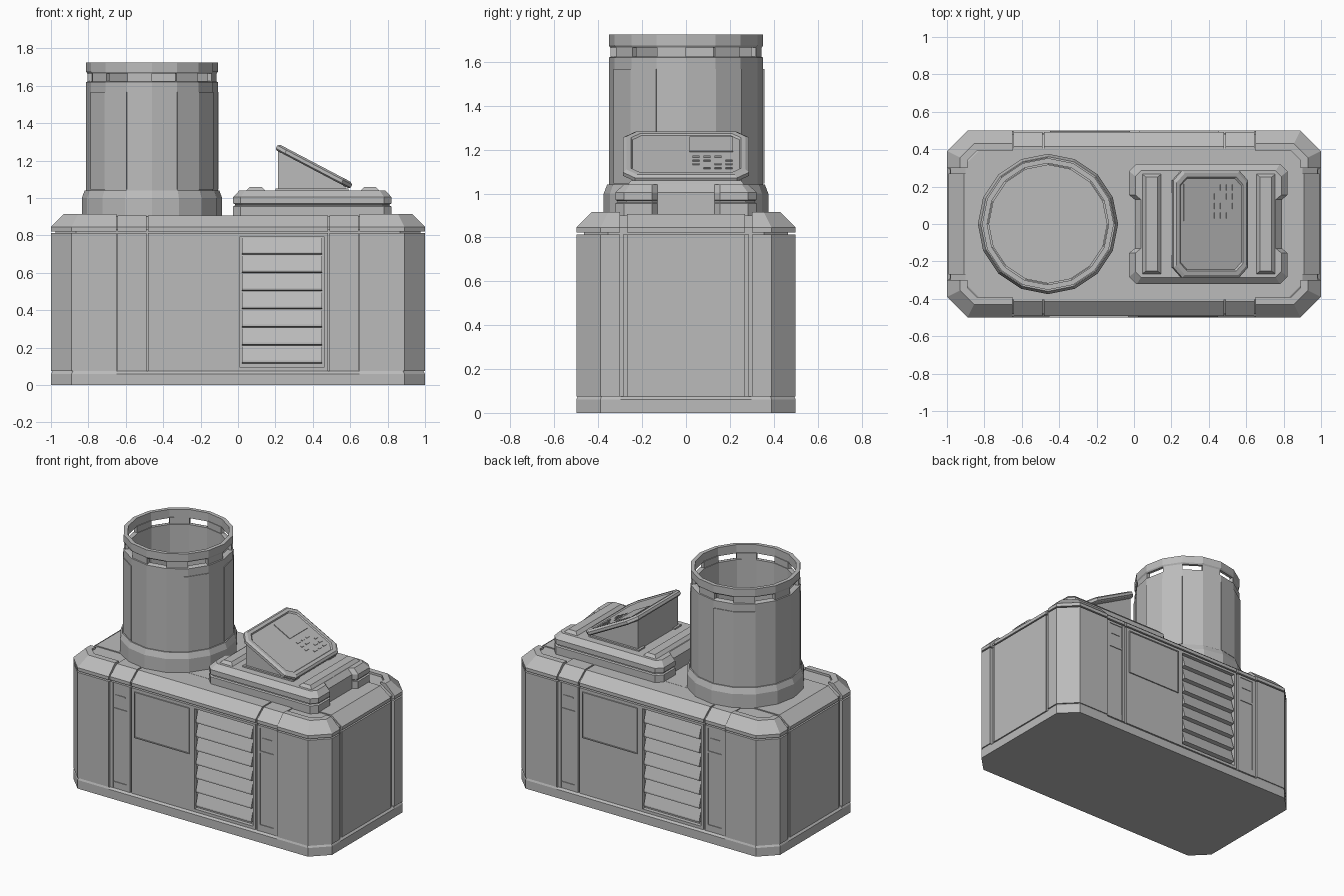
import bpy, bmesh, math
from mathutils import Matrix, Vector

cube = bpy.data.objects.get("Cube")
if cube:
    bpy.data.objects.remove(cube, do_unlink=True)

GREY = (0.5, 0.5, 0.5, 1)
metal = bpy.data.materials.new("plain_grey")
metal.use_nodes = True
metal.diffuse_color = GREY
metal.node_tree.nodes["Principled BSDF"].inputs["Base Color"].default_value = GREY


def loft(name, rings, closed=False, matrix=None):
    """Join matching rings of points; cap both ends or close into a loop."""
    bm = bmesh.new()
    loops = [[bm.verts.new(p) for p in ring] for ring in rings]
    pairs = list(zip(loops, loops[1:]))
    if closed:
        pairs.append((loops[-1], loops[0]))
    else:
        bm.faces.new(loops[0])
        bm.faces.new(loops[-1])
    n = len(loops[0])
    for a, b in pairs:
        for i in range(n):
            j = (i + 1) % n
            bm.faces.new((a[i], a[j], b[j], b[i]))
    if matrix:
        bm.transform(matrix)
    bmesh.ops.recalc_face_normals(bm, faces=bm.faces)
    mesh = bpy.data.meshes.new(name)
    bm.to_mesh(mesh)
    bm.free()
    mesh.materials.append(metal)
    obj = bpy.data.objects.new(name, mesh)
    bpy.context.collection.objects.link(obj)
    return obj


def at(points, z):
    return [(x, y, z) for x, y in points]


def octagon(hx, hy, c, cx=0):
    quarter = [(hx, hy - c), (hx - c, hy)]
    pts = quarter + [(-x, y) for x, y in reversed(quarter)]
    pts += [(-x, -y) for x, y in pts]
    return [(x + cx, y) for x, y in pts]


def rect(x0, x1, y0, y1):
    return [(x0, y0), (x1, y0), (x1, y1), (x0, y1)]


def box(name, x0, x1, y0, y1, z0, z1, matrix=None):
    r = rect(x0, x1, y0, y1)
    return loft(name, [at(r, z0), at(r, z1)], matrix=matrix)


def circle(r, z, cx=-0.46, n=16):
    return [(cx + r * math.cos(math.tau * k / n), r * math.sin(math.tau * k / n), z) for k in range(n)]


# Cabinet core, plinth and lid
loft("cabinet_core", [at(octagon(.975, .465, .11), z) for z in (.02, .84)])
loft("plinth", [at(octagon(1, .5, .11), 0), at(octagon(1, .5, .11), .06),
                at(octagon(.985, .485, .11), .075)])
loft("lid_core", [at(octagon(.98, .48, .11), .83), at(octagon(.98, .48, .11), .845),
                  at(octagon(.9, .4, .08), .9)])
for name, x0, x1 in (("lid_middle", -.48, .48), ("lid_left", .49, .645), ("lid_right", -.645, -.49)):
    side = rect(x0, x1, -.492, .492)
    loft(name, [at(side, .822), at(side, .845), at(rect(x0, x1, -.415, .415), .906)])
end = rect(-.992, .992, -.27, .27)
loft("lid_ends", [at(end, .822), at(end, .845), at(rect(-.91, .91, -.27, .27), .907)])
box("end_panels", -.992, .992, -.27, .27, .075, .812)
box("end_ribs", -.985, .985, -.288, .288, .075, .812)

# Corner posts with chamfered caps
foot = [(.65, .39), (.65, .5), (.89, .5), (1, .39), (1, .3), (.89, .3), (.89, .34), (.84, .39)]
cap = [(.65, .39), (.65, .43), (.855, .43), (.93, .355), (.93, .3), (.89, .3), (.89, .34), (.84, .39)]
for sx in (1, -1):
    for sy in (1, -1):
        flip = Matrix.Diagonal((sx, sy, 1, 1))
        loft("corner_post", [at(foot, .075), at(foot, .812)], matrix=flip)
        loft("corner_cap", [at(foot, .822), at(foot, .845), at(cap, .915)], matrix=flip)
        loft("corner_foot", [at(foot, 0), at(foot, .06), at([(x * .992, y * .988) for x, y in foot], .075)],
             matrix=flip)

# Long sides: the back repeats the front turned half way round
for turn in (Matrix.Identity(4), Matrix.Rotation(math.pi, 4, 'Z')):
    box("side_panel", -.48, .01, -.492, -.44, .075, .812, turn)
    box("vent_jamb", .46, .48, -.492, -.44, .075, .812, turn)
    box("vent_head", .01, .46, -.492, -.44, .795, .812, turn)
    box("vent_sill", .01, .46, -.492, -.44, .075, .095, turn)
    hatch = [(x, z) for x, z in rect(-.455, -.03, .47, .79)]
    inner = rect(-.448, -.037, .477, .783)
    loft("access_hatch", [[(x, -.49, z) for x, z in hatch], [(x, -.5, z) for x, z in hatch],
                          [(x, -.5, z) for x, z in inner], [(x, -.495, z) for x, z in inner]], matrix=turn)
    for i in range(7):
        top = .79 - i * .097
        blade = [(-.46, top), (-.472, top), (-.497, top - .078), (-.497, top - .088), (-.46, top - .094)]
        loft("vent_slat", [[(x, y, z) for y, z in blade] for x in (.022, .45)], matrix=turn)
    for s in (1, -1):
        lo, hi = sorted((s * .49, s * .645))
        box("service_strip", lo, hi, -.486, -.44, .075, .812, turn)
        box("strip_edge", lo, lo + .025, -.492, -.44, .075, .812, turn)
        box("strip_edge", hi - .025, hi, -.492, -.44, .075, .812, turn)
        for z0, z1 in ((.075, .12), (.62, .635), (.795, .812)):
            box("strip_bar", lo, hi, -.491, -.44, z0, z1, turn)
        box("strip_label", lo + .04, hi - .04, -.49, -.48, .72, .728, turn)

# Round tank: open drum, slotted crown and curved cover plates
loft("tank_drum", [circle(r, z) for r, z in (
    (.375, .9), (.375, 1.0), (.36, 1.04), (.352, 1.04), (.352, 1.05), (.352, 1.61), (.352, 1.62),
    (.335, 1.625), (.315, 1.625), (.315, .93))])
loft("tank_crown", [circle(r, z) for r, z in ((.345, 1.665), (.352, 1.675), (.352, 1.725), (.325, 1.725),
                                             (.325, 1.665))], closed=True)
outer, mid, inside = circle(.357, 0), circle(.345, 0), circle(.32, 0)


def arc_plate(name, k, count, out, back, z0, z1):
    ids = [(k + i) % 16 for i in range(count + 1)]
    pts = [out[i][:2] for i in ids] + [back[i][:2] for i in reversed(ids)]
    loft(name, [at(pts, z0), at(pts, z1)])


for k in range(1, 16, 2):
    arc_plate("crown_post", k, 1, mid, inside, 1.62, 1.67)
for k in (0, 4, 9, 13):
    arc_plate("tank_cover", k, 2, outer, mid, 1.045, 1.567)

# Console base with end notches and raised ribs
CX = .3975


def notched(hx, hy, c, depth, zc):
    quarter = [(hx - depth, .13), (hx, .155), (hx, hy - c), (hx - c, hy)]
    pts = quarter + [(-x, y) for x, y in reversed(quarter)]
    pts += [(-x, -y) for x, y in pts]
    return [(x + CX, y, zc) for x, y in pts]


loft("console_base", [notched(.423, .322, .04, .03, .9), notched(.423, .322, .04, .03, .955),
                      notched(.413, .312, .04, .02, .96), notched(.413, .312, .04, .02, .966),
                      notched(.423, .322, .04, .03, .971), notched(.423, .322, .04, .03, 1.005),
                      notched(.39, .285, .03, .03, 1.04)])
for x in (.095, .705):
    loft("console_rib", [at(rect(x - .055, x + .055, -.27, .27), 1.035),
                         at(rect(x - .03, x + .03, -.25, .25), 1.06)])

# Control desk: wedge stand and tilted panel
stand = [(.215, 1.035), (.215, 1.255), (.575, 1.068), (.575, 1.035)]
loft("desk_stand", [[(x, y, z) for x, z in stand] for y in (-.22, .22)])
for s in (1, -1):
    box("stand_foot", .2, .59, s * .2 - .035, s * .2 + .035, 1.03, 1.05)
tilt = Matrix.Translation(Vector((.415, 0, 1.185))) @ Matrix.Rotation(math.radians(27.7), 4, 'Y')
loft("desk_panel", [at(octagon(.215, .275, .05), -.036), at(octagon(.226, .287, .055), -.028),
                    at(octagon(.226, .287, .055), -.01), at(octagon(.212, .272, .05), 0),
                    at(octagon(.19, .25, .04), 0), at(octagon(.184, .244, .04), -.008)], matrix=tilt)
box("display_screen", -.165, -.025, .015, .215, -.01, -.003, tilt)
for i in range(4):
    for j in range(4):
        if (i + j) % 4 != 3:
            u, v = .02 + i * .036, .03 + j * .05
            box("desk_key", u, u + .012, v, v + .032, -.01, -.004, tilt)
